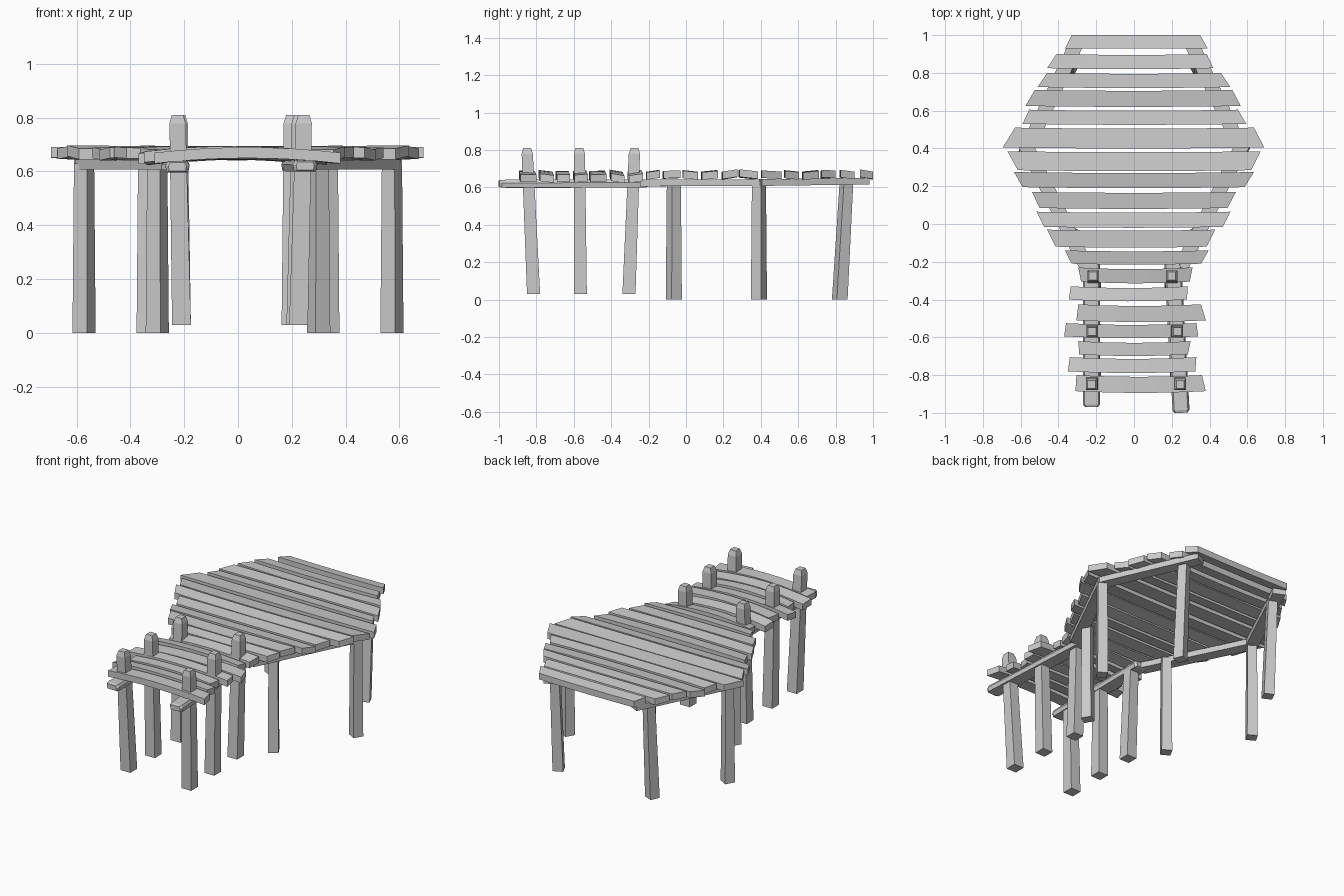
import bpy, bmesh, random
from math import sin, cos, radians
from mathutils import Vector

random.seed(4)
if "Cube" in bpy.data.objects:
    bpy.data.objects.remove(bpy.data.objects["Cube"])

wood = bpy.data.materials.new("grey_wood")
wood.use_nodes = True
GREY = (0.6, 0.6, 0.6, 1)
wood.diffuse_color = GREY
wood.node_tree.nodes["Principled BSDF"].inputs["Base Color"].default_value = GREY


def loft(name, rings):
    """Skin a list of equal rings of points and cap both ends."""
    bm = bmesh.new()
    loops = [[bm.verts.new(p) for p in ring] for ring in rings]
    for a, b in zip(loops, loops[1:]):
        n = len(a)
        for i in range(n):
            j = (i + 1) % n
            bm.faces.new((a[i], a[j], b[j], b[i]))
    bm.faces.new(loops[0])
    bm.faces.new(loops[-1])
    bmesh.ops.recalc_face_normals(bm, faces=bm.faces)
    mesh = bpy.data.meshes.new(name)
    bm.to_mesh(mesh)
    bm.free()
    mesh.materials.append(wood)
    obj = bpy.data.objects.new(name, mesh)
    bpy.context.collection.objects.link(obj)
    return obj


def square(centre, width, turn=0):
    c = Vector(centre)
    ring = []
    for k in range(4):
        a = radians(turn + 45 + 90 * k)
        ring.append(c + Vector((cos(a), sin(a), 0)) * width * 0.7071)
    return ring


def beam(name, start, end, width, height, chamfer=0.0):
    """Horizontal timber between two points, with optional chamfered ends."""
    a, b = Vector(start), Vector(end)
    d = (b - a).normalized()
    side = Vector((d.y, -d.x, 0)).normalized() * width / 2
    up = Vector((0, 0, height / 2))
    stations = [(a, 1), (b, 1)]
    if chamfer:
        stations = [(a, 0.75), (a + d * chamfer, 1), (b - d * chamfer, 1), (b, 0.75)]
    # six-sided section with softly broken sides
    shape = ((1, 0.2), (0.8, 1), (-0.8, 1), (-1, 0.2), (-0.9, -1), (0.9, -1))
    if not chamfer:
        shape = ((1, 1), (-1, 1), (-1, -1), (1, -1))
    loft(name, [[p + side * s * u + up * s * v for u, v in shape] for p, s in stations])


# Planks: back y, front y, left and right ends on the back edge, then on the front edge
PLANKS = (
    (1.0, .93, -.33, .35, -.365, .39), (.90, .825, -.41, .385, -.46, .42),
    (.80, .725, -.46, .46, -.51, .51), (.71, .625, -.525, .52, -.575, .565),
    (.605, .53, -.555, .55, -.59, .595), (.51, .405, -.63, .635, -.695, .69),
    (.385, .285, -.67, .67, -.615, .62), (.275, .195, -.635, .635, -.59, .585),
    (.17, .085, -.54, .54, -.5, .495), (.065, -.015, -.515, .51, -.475, .47),
    (-.03, -.12, -.46, .43, -.415, .385), (-.14, -.21, -.365, .395, -.33, .355),
    (-.23, -.305, -.295, .31, -.28, .295), (-.33, -.40, -.335, .285, -.345, .28),
    (-.425, -.51, -.295, .355, -.305, .38), (-.525, -.595, -.36, .33, -.37, .34),
    (-.62, -.69, -.295, .30, -.29, .285), (-.705, -.78, -.34, .33, -.35, .325),
    (-.80, -.885, -.305, .36, -.31, .38),
)
SEGMENTS = 8
for n, (yb, yf, lb, rb, lf, rf) in enumerate(PLANKS):
    walkway = yb < -0.2
    arch = 0.02 if walkway else random.uniform(-0.006, 0.006)
    bow = 0.009 if walkway else 0.005 if n else 0
    tilt = random.uniform(-0.007, 0.007)
    base = 0.645 if walkway else 0.648
    rings = []
    for i in range(SEGMENTS + 1):
        t = i / SEGMENTS
        hump = 4 * t * (1 - t)
        z = base + arch * (hump - 0.8)
        dy = -bow * hump
        back = Vector((lb + (rb - lb) * t, yb + dy, z + tilt))
        front = Vector((lf + (rf - lf) * t, yf + dy, z - tilt))
        up = Vector((0, 0, 0.04))
        rings.append([back, front, front + up, back + up])
    loft(f"deck_plank_{n + 1}", rings)

# Bent side beams under the wide platform, and platform posts
for s, side in ((-1, "right"), (1, "left")):
    beam(f"platform_front_beam_{side}", (s * .25, -.23, .624), (s * .575, .42, .626), .075, .036)
    beam(f"platform_back_beam_{side}", (s * .575, .38, .626), (s * .3, .965, .634), .075, .036)
    for label, x, y, turn, lean in (("front", .3, -.065, 30 * s, 0),
                                    ("middle", .572, .39, -30, 0),
                                    ("back", .335, .84, 25 * s, .018)):
        loft(f"platform_{label}_post_{side}",
             [square((s * x, y - lean, 0), .063, turn),
              square((s * x, y + lean, .63), .055, turn)])

# Walkway beams
beam("walkway_beam_right", (-.225, -.97, .617), (-.225, -.2, .622), .09, .042, .015)
beam("walkway_beam_left", (.25, -1, .62), (.205, -.2, .622), .09, .042, .015)

# Walkway posts: foot x, foot y, top x, top y
POSTS = (
    (-.21, -.305, -.217, -.275), (-.21, -.565, -.222, -.57), (-.21, -.815, -.225, -.85),
    (.197, -.305, .2, -.275), (.215, -.565, .23, -.57), (.225, -.815, .245, -.85),
)
for n, (fx, fy, tx, ty) in enumerate(POSTS):
    foot, top = Vector((fx, fy, .03)), Vector((tx, ty, .81))
    rings = [square(foot.lerp(top, t), w) for t, w in ((0, .07), (.96, .06))]
    rings.append(square(top, .042))
    loft(f"walkway_post_{n + 1}", rings)
